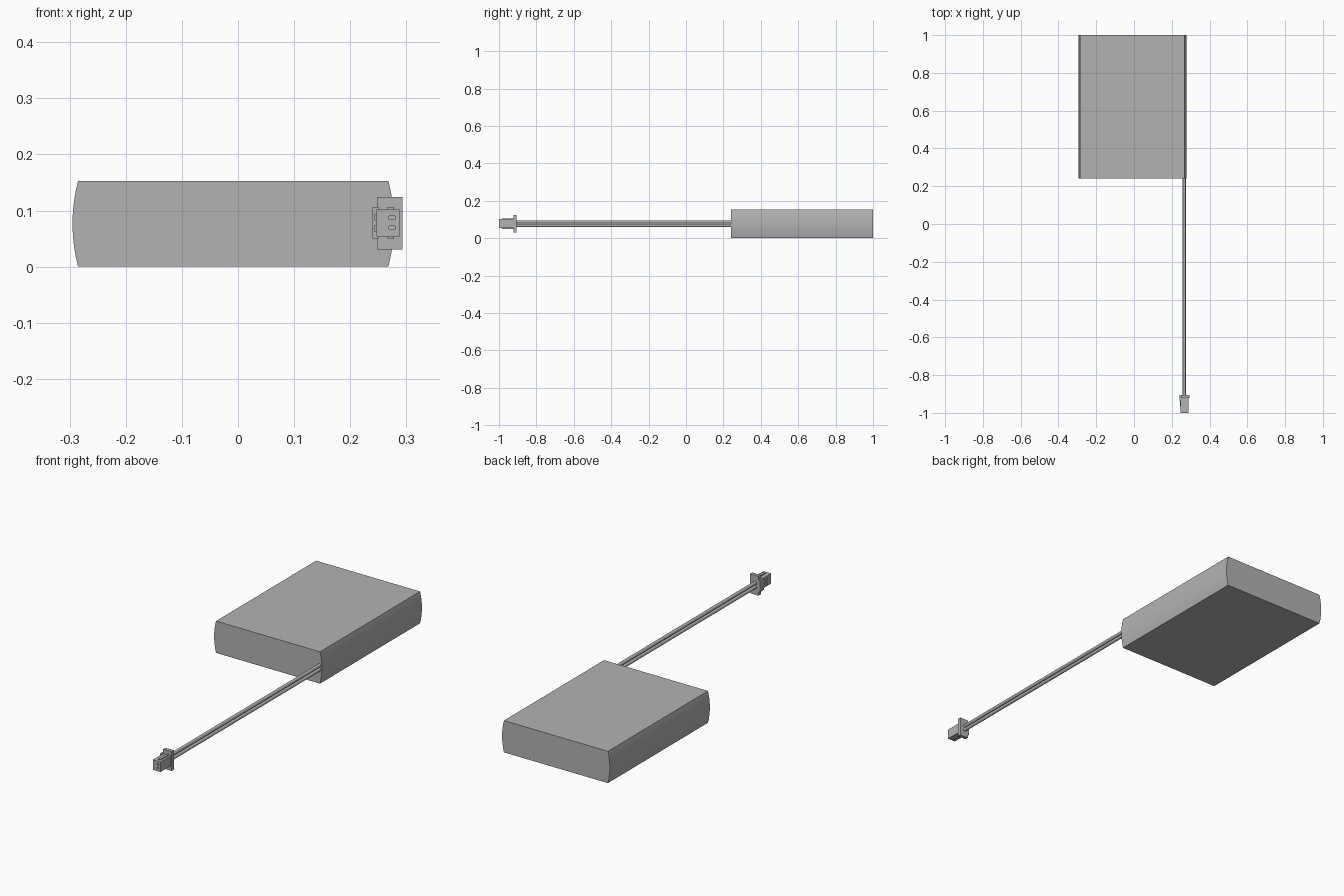
import bpy, bmesh, math
from mathutils import Matrix, Vector

old = bpy.data.objects.get("Cube")
if old:
    bpy.data.objects.remove(old, do_unlink=True)

grey = bpy.data.materials.new("plain grey")
grey.use_nodes = True
grey.diffuse_color = (0.45, 0.45, 0.45, 1)
grey.node_tree.nodes["Principled BSDF"].inputs["Base Color"].default_value = (0.45, 0.45, 0.45, 1)


def finish(name, bm, smooth=False):
    bmesh.ops.recalc_face_normals(bm, faces=bm.faces)
    mesh = bpy.data.meshes.new(name)
    bm.to_mesh(mesh)
    bm.free()
    mesh.materials.append(grey)
    obj = bpy.data.objects.new(name, mesh)
    bpy.context.collection.objects.link(obj)
    if smooth:
        bpy.ops.object.select_all(action="DESELECT")
        obj.select_set(True)
        bpy.context.view_layer.objects.active = obj
        bpy.ops.object.shade_smooth_by_angle(angle=math.radians(30))
    return obj


def box(name, x, y, z):
    bm = bmesh.new()
    bmesh.ops.create_cube(bm, size=1)
    lo, hi = Vector((x[0], y[0], z[0])), Vector((x[1], y[1], z[1]))
    bmesh.ops.scale(bm, verts=bm.verts, vec=hi - lo)
    bmesh.ops.translate(bm, verts=bm.verts, vec=(lo + hi) / 2)
    return finish(name, bm)


def cut(target, name, x, y, z):
    cutter = box(name, x, y, z)
    cutter.hide_render = True
    cutter.hide_viewport = True
    cutter.display_type = "WIRE"
    mod = target.modifiers.new(name, "BOOLEAN")
    mod.object = cutter
    mod.solver = "EXACT"


# Battery pack: flat top and bottom with gently bulging sides
HEIGHT, BULGE, STEPS = 0.153, 0.01, 12
profile = []
for side, edge in ((1, 0.268), (-1, -0.285)):
    for i in range(STEPS + 1):
        t = 2 * i / STEPS - 1
        profile.append((edge + side * BULGE * (1 - t * t), HEIGHT / 2 * (1 + side * t)))
bm = bmesh.new()
end = bm.faces.new([bm.verts.new((x, 0.24, z)) for x, z in profile])
grown = bmesh.ops.extrude_face_region(bm, geom=[end], use_keep_orig=True)
moved = [g for g in grown["geom"] if isinstance(g, bmesh.types.BMVert)]
bmesh.ops.translate(bm, verts=moved, vec=(0, 0.76, 0))
finish("battery_pack", bm, smooth=True)

# Two lead wires
MID = 0.078
for name, z in (("upper_wire", MID + 0.0098), ("lower_wire", MID - 0.0098)):
    bm = bmesh.new()
    bmesh.ops.create_cone(bm, cap_ends=True, segments=20, radius1=0.0082, radius2=0.0082, depth=1.17)
    bmesh.ops.rotate(bm, verts=bm.verts, matrix=Matrix.Rotation(math.pi / 2, 3, "X"))
    bmesh.ops.translate(bm, verts=bm.verts, vec=(0.266, -0.335, z))
    finish(name, bm, smooth=True)

# Plug housing with two contact slots in its nose
body = box("plug_body", (0.247, 0.288), (-1, -0.91), (MID - 0.024, MID + 0.024))
for name, z in (("upper_slot_cutter", MID + 0.009), ("lower_slot_cutter", MID - 0.009)):
    cut(body, name, (0.269, 0.28), (-1.02, -0.96), (z - 0.003, z + 0.003))

# Wide rear flange
box("plug_flange", (0.248, 0.293), (-0.922, -0.905), (0.031, 0.124))

# Guide ribs, mirrored above and below the housing
for name, s in (("upper", 1), ("lower", -1)):
    near, far = sorted((MID + s * 0.022, MID + s * 0.0285))
    box(name + "_guide_rib", (0.266, 0.278), (-0.985, -0.915), (near, far))
    near, far = sorted((MID + s * 0.022, MID + s * 0.028))
    box(name + "_side_rail", (0.24, 0.25), (-0.935, -0.905), (near, far))

# Latch plate and rear clip on the inner side
box("latch_plate", (0.24, 0.249), (-0.935, -0.905), (MID - 0.023, MID + 0.023))
for name, z in (("upper_latch_tab", MID + 0.01), ("lower_latch_tab", MID - 0.01)):
    box(name, (0.243, 0.249), (-0.965, -0.93), (z - 0.006, z + 0.006))
